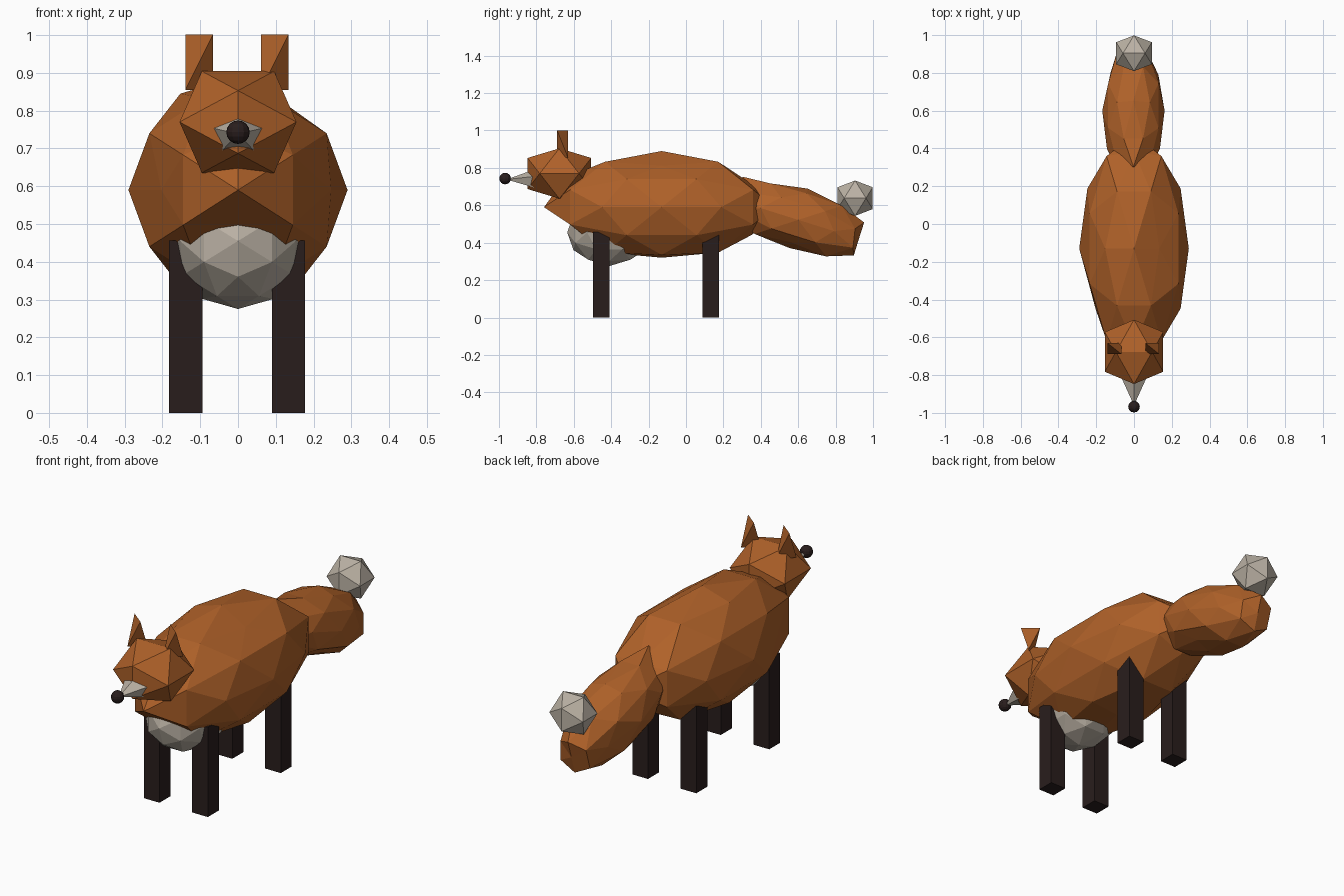
import bpy, bmesh, math
from itertools import combinations, product
from mathutils import Vector, Matrix

cube = bpy.data.objects.get("Cube")
if cube:
    bpy.data.objects.remove(cube, do_unlink=True)


def material(name, color):
    m = bpy.data.materials.new(name)
    m.use_nodes = True
    m.diffuse_color = (*color, 1)
    for n in m.node_tree.nodes:
        if n.type == 'BSDF_PRINCIPLED':
            n.inputs["Base Color"].default_value = (*color, 1)
            n.inputs["Roughness"].default_value = 0.9
    return m


RUST = material("rust fur", (0.43, 0.12, 0.022))
PALE = material("pale fur", (0.50, 0.445, 0.375))
DARK = material("dark brown", (0.022, 0.0125, 0.012))


def finish(bm, name, mat):
    bmesh.ops.recalc_face_normals(bm, faces=bm.faces[:])
    mesh = bpy.data.meshes.new(name)
    bm.to_mesh(mesh)
    bm.free()
    mesh.materials.append(mat)
    ob = bpy.data.objects.new(name, mesh)
    bpy.context.collection.objects.link(ob)
    return ob


def gem(name, mat, center, size, detail=0, tilt=0, nudges=()):
    """Faceted ellipsoid with an upright edge at each end; nudges move single corners."""
    t = (1 + math.sqrt(5)) / 2
    pts = []
    for a, b in product((1, -1), repeat=2):
        pts += [Vector((a, 0, b * t)), Vector((0, a * t, b)), Vector((a * t, b, 0))]
    if detail:
        pts += [(p + q) / 2 for p, q in combinations(pts, 2) if (p - q).length < 2.1]
    bm = bmesh.new()
    for p in pts:
        bm.verts.new(p.normalized())
    bmesh.ops.convex_hull(bm, input=bm.verts[:])
    bmesh.ops.triangulate(bm, faces=bm.faces[:])
    for old, new in nudges:
        v = min(bm.verts, key=lambda v: (v.co - Vector(old)).length)
        v.co = new
    bm.transform(Matrix.Translation(center) @ Matrix.Rotation(math.radians(tilt), 4, 'X')
                 @ Matrix.Diagonal((*size, 1)))
    return finish(bm, name, mat)


def box(name, mat, center, size):
    bm = bmesh.new()
    bmesh.ops.create_cube(bm, size=1, matrix=Matrix.Translation(center) @ Matrix.Diagonal((*size, 1)))
    return finish(bm, name, mat)


# Body, chest and tail
gem("body", RUST, (0, -0.13, 0.59), (0.29, 0.605, 0.3), 1, nudges=(
    ((0, 0, -1), (0, 0, -0.9)),
    ((0, -1, 0), (0, -1.04, 0)),
    ((-0.85, -0.53, 0), (-0.7, -0.53, 0)),
    ((0.53, 0, 0.85), (0.46, 0, 0.74)),
    ((0, 0.85, 0.53), (0, 0.85, 0.34)),
    ((0, 0.85, -0.53), (0, 0.8, -0.49)),
    ((0, -0.85, -0.53), (0, -0.81, -0.31))))
gem("chest", PALE, (0, -0.41, 0.455), (0.18, 0.225, 0.18), 1)
gem("tail", RUST, (-0.003, 0.6, 0.522), (0.165, 0.4, 0.175), 1, -17.4, nudges=(
    ((0, 1, 0), (0, 0.85, 0)),
    ((0, 0, -1), (0, 0, -0.9)),
    ((0.53, 0, -0.85), (0.47, 0, -0.72)),
    ((-0.85, 0.53, 0), (-0.73, 0.53, 0)),
    ((0.85, 0.53, 0), (0.8, 0.5, 0)),
    ((0.5, 0.81, 0.31), (0.46, 0.76, 0.26)),
    ((0, -0.85, 0.53), (0, -0.88, 0.75))))
gem("tail_tip", PALE, (0, 0.904, 0.638), (0.111, 0.111, 0.111))

# Head with tapered muzzle and round nose
gem("head", RUST, (0, -0.677, 0.77), (0.182, 0.2, 0.158))
bm = bmesh.new()
bmesh.ops.create_cone(bm, cap_ends=True, segments=5, radius1=0.086, radius2=0, depth=0.18)
base = min(v.co.z for v in bm.verts)
ring = [v for v in bm.verts if v.co.z < base + 0.01]
top = max(ring, key=lambda v: v.co.y)
spin = math.pi / 2 - math.atan2(top.co.y, top.co.x)
bm.transform(Matrix.Translation((0, -0.87, 0.738)) @ Matrix.Diagonal((1, 1, 0.75, 1))
             @ Matrix.Rotation(math.pi / 2, 4, 'X') @ Matrix.Rotation(spin, 4, 'Z'))
finish(bm, "muzzle", PALE)
bm = bmesh.new()
bmesh.ops.create_uvsphere(bm, u_segments=12, v_segments=8, radius=0.031,
                          matrix=Matrix.Translation((0, -0.967, 0.743)))
finish(bm, "nose", DARK)

# Ears and legs
for side, x in (("left", 1), ("right", -1)):
    bm = bmesh.new()
    for corner in ((1, -1, 1), (-1, -1, -1), (-1, 1, 1), (1, 1, -1)):
        bm.verts.new(corner)
    bmesh.ops.convex_hull(bm, input=bm.verts[:])
    bm.transform(Matrix.Translation((x * 0.1 - 0.003, -0.66, 0.928))
                 @ Matrix.Diagonal((0.0365, 0.029, 0.073, 1)))
    finish(bm, side + "_ear", RUST)
    for end, y in (("front", -0.452), ("back", 0.133)):
        box(f"{end}_{side}_leg", DARK, (x * 0.136 - 0.002, y, 0.228), (0.088, 0.088, 0.456))
